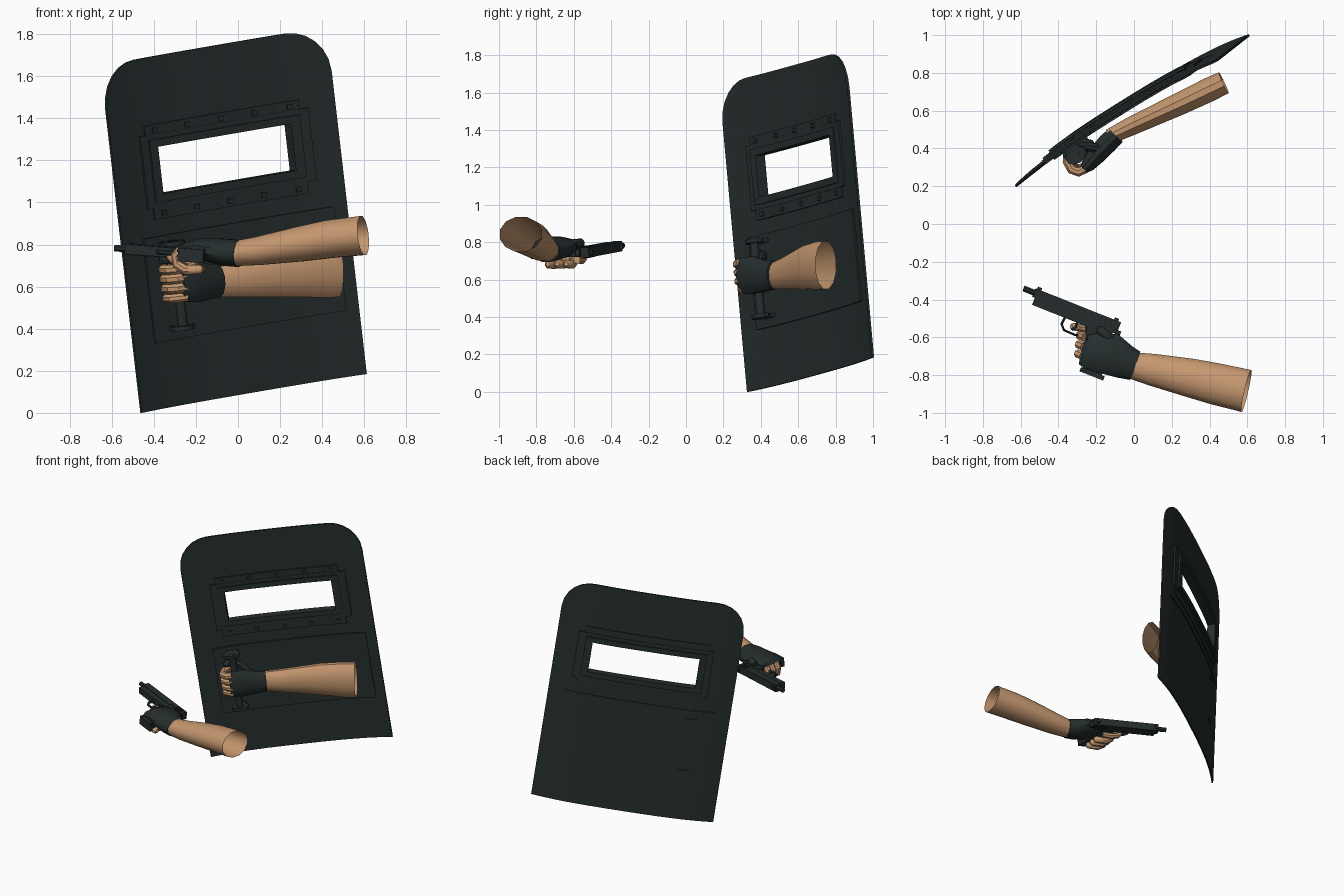
import bpy, bmesh, math
from mathutils import Vector, Matrix

if "Cube" in bpy.data.objects:
    bpy.data.objects.remove(bpy.data.objects["Cube"])


def material(name, rgb):
    m = bpy.data.materials.new(name)
    m.use_nodes = True
    m.diffuse_color = (*rgb, 1)
    m.node_tree.nodes["Principled BSDF"].inputs["Base Color"].default_value = (*rgb, 1)
    return m


DARK = material("dark green black", (0.019, 0.027, 0.027))
SKIN = material("skin", (0.56, 0.31, 0.16))


def frame(origin, x, y):
    """Local frame from an origin and two axes."""
    x, y = Vector(x).normalized(), Vector(y).normalized()
    z = x.cross(y).normalized()
    y = z.cross(x)
    return Matrix.Translation(origin) @ Matrix((x, y, z)).transposed().to_4x4()


SHIELD = frame((-0.46, 0.33, 0), (0.839, 0.525, 0.145), (-0.11, -0.087, 0.99))
GUN = frame((-0.07, -0.52, 0.745), (-0.93, 0.37, 0.07), (-0.37, -0.93, 0))
WORLD = Matrix()


def finish(name, bm, mat, smooth=False):
    bmesh.ops.recalc_face_normals(bm, faces=bm.faces)
    me = bpy.data.meshes.new(name)
    bm.to_mesh(me)
    bm.free()
    me.materials.append(mat)
    if smooth:
        me.polygons.foreach_set("use_smooth", [True] * len(me.polygons))
        me.set_sharp_from_angle(angle=math.radians(40))
    ob = bpy.data.objects.new(name, me)
    bpy.context.collection.objects.link(ob)
    return ob


def skin_rings(name, rings, mat, M, caps=(True, True), smooth=False):
    """Bridge a list of equal rings into a solid."""
    bm = bmesh.new()
    rows = [[bm.verts.new(M @ Vector(p)) for p in r] for r in rings]
    n = len(rows[0])
    for a, b in zip(rows, rows[1:]):
        for i in range(n):
            j = (i + 1) % n
            bm.faces.new((a[i], a[j], b[j], b[i]))
    if caps[0]:
        bm.faces.new(rows[0])
    if caps[1]:
        bm.faces.new(rows[-1])
    return finish(name, bm, mat, smooth)


def tube(name, path, mat, M=WORLD, up=(0, 0, 1), sides=12, caps=(True, True), smooth=True):
    """Elliptical tube; each path entry is (centre, side radius, up radius)."""
    pts = [Vector(p[0]) for p in path]
    rings = []
    for i, (c, ra, rb) in enumerate(path):
        t = (pts[min(i + 1, len(pts) - 1)] - pts[max(i - 1, 0)]).normalized()
        s = t.cross(Vector(up)).normalized()
        w = s.cross(t)
        angles = [math.tau * (k + 0.5) / sides for k in range(sides)]
        rings.append([pts[i] + s * ra * math.cos(a) + w * rb * math.sin(a) for a in angles])
    return skin_rings(name, rings, mat, M, caps, smooth)


def finger(name, pts, r, mat, M, up):
    """Rounded finger through a few points."""
    path = [(p, r, r) for p in pts]
    first, last = Vector(pts[0]), Vector(pts[-1])
    tip = last + (last - Vector(pts[-2])).normalized() * r * 0.7
    tube(name, [(first, r, r)] + path[1:] + [(tip, r * 0.5, r * 0.5)], mat, M, up, 8)


def box(name, lo, hi, M=GUN, mat=DARK):
    rings = [[(x, lo[1], lo[2]), (x, hi[1], lo[2]), (x, hi[1], hi[2]), (x, lo[1], hi[2])]
             for x in (lo[0], hi[0])]
    return skin_rings(name, rings, mat, M)


# ---- Shield sheet: bowed, rounded top corners, open window ----
W, H, R = 1.276, 1.665, 0.21
WIN = (0.272, 1.024, 1.013, 1.238)


def bow(u):
    return -0.05 * (1 - abs(2 * u / W - 1) ** 3)


def top(u):
    d = min(u, W - u, R)
    return H - R + math.sqrt(max(0, R * R - (R - d) ** 2))


half = [0, 0.008, 0.03, 0.065, 0.11, 0.16, R]
stations = half + [WIN[0], 0.4, 0.52, W / 2, 0.76, 0.9, WIN[1]] + [W - u for u in reversed(half)]
bm = bmesh.new()
cols = [[bm.verts.new(SHIELD @ Vector((u, v, bow(u)))) for v in (0, WIN[2], WIN[3], top(u))]
        for u in stations]
for i, (a, b) in enumerate(zip(cols, cols[1:])):
    inside = WIN[0] <= stations[i] < WIN[1]
    for k in range(3):
        if not (inside and k == 1):
            bm.faces.new((a[k], b[k], b[k + 1], a[k + 1]))
sheet = finish("shield_sheet", bm, DARK)
solid = sheet.modifiers.new("thickness", "SOLIDIFY")
solid.thickness, solid.offset = 0.012, 0


def plate(name, u0, u1, v0, v1, n0, n1):
    """Plate that follows the bow of the sheet."""
    n = max(1, round((u1 - u0) / 0.12))
    us = [u0 + (u1 - u0) * i / n for i in range(n + 1)]
    rings = [[(u, v0, bow(u) + n0), (u, v1, bow(u) + n0), (u, v1, bow(u) + n1), (u, v0, bow(u) + n1)]
             for u in us]
    return skin_rings(name, rings, DARK, SHIELD)


def window_frame(name, u0, u1, v0, v1, n0, n1):
    a, b, c, d = WIN
    plate(name + "_bottom", u0, u1, v0, c, n0, n1)
    plate(name + "_top", u0, u1, d, v1, n0, n1)
    plate(name + "_right", u0, a, c, d, n0, n1)
    plate(name + "_left", b, u1, c, d, n0, n1)


window_frame("frame_plate", 0.18, 1.13, 0.95, 1.3, -0.018, 0.02)
window_frame("frame_rim", 0.225, 1.075, 0.975, 1.275, -0.03, 0.03)

# Bolt strips above and below the window
for label, v0 in (("lower", 0.895), ("upper", 1.29)):
    plate(label + "_bolt_strip", 0.215, 1.085, v0, v0 + 0.055, -0.014, 0.016)
    for i in range(5):
        u = 0.27 + i * 0.19
        plate(f"{label}_bolt_{i}", u - 0.013, u + 0.013, v0 + 0.015, v0 + 0.04, 0.01, 0.026)

# Inner pad, back seam and back fastener slots
plate("inner_pad", 0.13, 1.205, 0.315, 0.815, 0, 0.018)
plate("back_seam", 0.1, 1.17, 0.825, 0.835, -0.012, 0)
for v in (0.37, 0.76):
    plate("back_slot", 0.225, 0.3, v - 0.01, v + 0.01, -0.014, 0)

# Handle bar with end flanges and mounts
HU, HN = 0.263, 0.04
tube("handle_bar", [((HU, v, HN), 0.024, 0.024) for v in (0.36, 0.79)], DARK, SHIELD, (0, 0, 1), 10)
for label, v in (("lower", 0.36), ("upper", 0.765)):
    tube(label + "_flange", [((HU, v + d, HN), 0.06, 0.045) for d in (0, 0.022)], DARK, SHIELD, (0, 0, 1), 10)
    box(label + "_mount", (HU - 0.04, v, -0.045), (HU + 0.04, v + 0.022, HN), SHIELD)

# ---- Left arm holding the handle ----
tube("left_forearm", [((-0.13, 0.462, 0.618), 0.042, 0.07), ((0, 0.525, 0.632), 0.052, 0.085),
                      ((0.25, 0.64, 0.665), 0.062, 0.118), ((0.4, 0.712, 0.675), 0.066, 0.132),
                      ((0.475, 0.748, 0.678), 0.063, 0.132)], SKIN, caps=(True, False))
tube("left_glove", [((0.47, 0.565, 0.066), 0.052, 0.08), ((0.41, 0.57, 0.078), 0.055, 0.085),
                    ((0.33, 0.585, 0.1), 0.05, 0.102), ((0.26, 0.594, 0.122), 0.038, 0.1),
                    ((0.225, 0.594, 0.13), 0.022, 0.088)], DARK, SHIELD, (0, 1, 0))
for i in range(4):
    v = 0.523 + 0.046 * i
    s = 0.9 if i == 0 else 1
    finger(f"left_finger_{i}", [(0.25, v, 0.13), (0.21, v, 0.126 * s), (0.185, v, 0.095),
                                (0.188, v, 0.045), (0.215, v, 0.008), (0.255, v, -0.002)],
           0.025 * s, SKIN, SHIELD, (0, 1, 0))
finger("left_thumb", [(0.36, 0.65, 0.07), (0.32, 0.69, 0.03), (0.26, 0.705, 0.0), (0.21, 0.7, 0.015)],
       0.025, DARK, SHIELD, (0, 1, 0))

# ---- Right arm ----
tube("right_forearm", [((-0.03, -0.745, 0.755), 0.07, 0.06), ((0.1, -0.772, 0.77), 0.088, 0.07),
                       ((0.3, -0.815, 0.803), 0.106, 0.086), ((0.43, -0.846, 0.825), 0.114, 0.093),
                       ((0.595, -0.884, 0.843), 0.118, 0.096)], SKIN, caps=(True, False))
tube("right_glove", [((0.005, -0.75, 0.757), 0.082, 0.066), ((-0.05, -0.73, 0.762), 0.095, 0.066),
                     ((-0.12, -0.69, 0.772), 0.115, 0.06), ((-0.19, -0.68, 0.783), 0.108, 0.046),
                     ((-0.25, -0.675, 0.778), 0.092, 0.03), ((-0.268, -0.67, 0.765), 0.08, 0.016)], DARK)
for i in range(3):
    b = 0.145 + 0.047 * i
    lean = -0.014 * i
    pts = [(0.15, b, 0.02), (0.175, b, -0.01), (0.165, b, -0.05), (0.12, b, -0.072), (0.05, b, -0.065)]
    finger(f"right_finger_{i}", [(a + lean, y, c) for a, y, c in pts], 0.024, SKIN, GUN, (0, 1, 0))
finger("right_index", [(0.09, 0.105, -0.045), (0.15, 0.1, -0.052), (0.2, 0.11, -0.04), (0.225, 0.115, -0.015)],
       0.021, SKIN, GUN, (0, 1, 0))
finger("right_thumb", [(-0.03, 0.15, 0.03), (0.02, 0.1, 0.045), (0.09, 0.08, 0.045)], 0.025, DARK, GUN, (0, 1, 0))

# ---- Pistol ----
box("pistol_slide", (0, 0, -0.027), (0.485, 0.048, 0.027))
box("pistol_frame", (0.02, 0.048, -0.023), (0.47, 0.088, 0.023))
box("pistol_tail", (-0.02, 0.045, -0.018), (0.05, 0.068, 0.018))
tube("pistol_barrel", [((a, 0.024, 0), 0.017, 0.017) for a in (0.47, 0.545)], DARK, GUN, (0, 1, 0), 8)
for label, a in (("rear", 0.015), ("front", 0.455)):
    box(label + "_sight", (a, -0.013, -0.012), (a + 0.022, 0.002, 0.012))
for i in range(5):
    for s in (-1, 1):
        a = 0.025 + i * 0.016
        box("slide_rib", (a, 0.006, s * 0.027 - 0.003), (a + 0.008, 0.044, s * 0.027 + 0.003))
skin_rings("pistol_grip", [[(a - h, b, -0.027), (a + h, b, -0.027), (a + h, b, 0.027), (a - h, b, 0.027)]
                           for a, b, h in ((0.11, 0.07, 0.06), (0.09, 0.15, 0.05), (0.04, 0.305, 0.052))],
           DARK, GUN)
box("magazine_base", (-0.025, 0.298, -0.032), (0.105, 0.322, 0.032))
tube("trigger_guard", [((a, b, 0), 0.007, 0.012) for a, b in
                       ((0.285, 0.08), (0.288, 0.125), (0.265, 0.15), (0.2, 0.152), (0.15, 0.135))],
     DARK, GUN, (0, 0, 1), 6, smooth=False)
tube("trigger", [((a, b, 0), 0.007, 0.007) for a, b in ((0.215, 0.08), (0.212, 0.11), (0.225, 0.135))],
     DARK, GUN, (0, 0, 1), 6, smooth=False)
